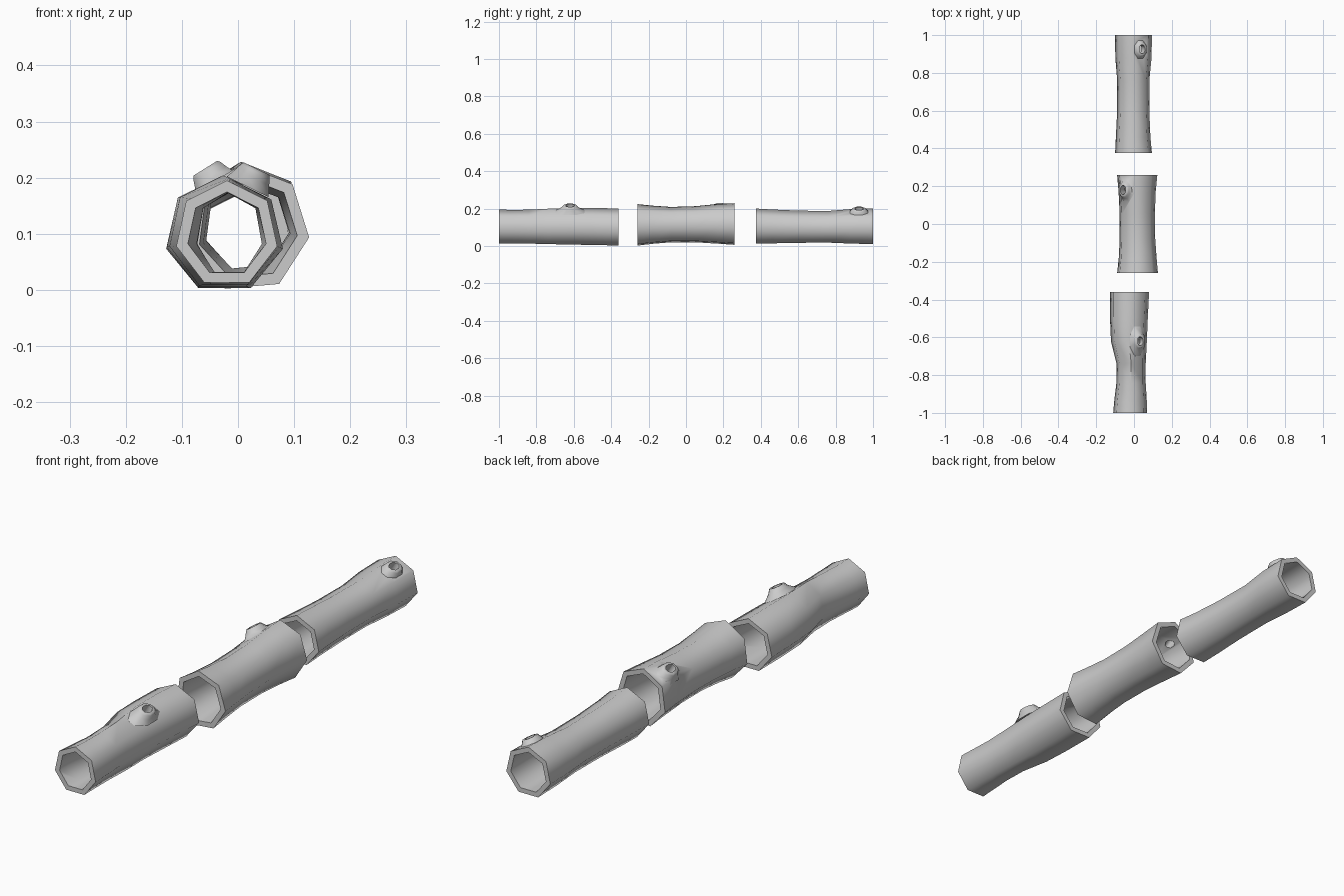
import bpy, bmesh, math
from mathutils import Vector, Matrix

if "Cube" in bpy.data.objects:
    bpy.data.objects.remove(bpy.data.objects["Cube"])

N = 7


def mesh_object(name, bm):
    bmesh.ops.recalc_face_normals(bm, faces=bm.faces)
    me = bpy.data.meshes.new(name)
    bm.to_mesh(me)
    bm.free()
    ob = bpy.data.objects.new(name, me)
    bpy.context.collection.objects.link(ob)
    return ob


def loft(bm, sections, phase, inset=0.0):
    # heptagonal solid through sections (y, left, right, bottom, top)
    rings = []
    for y, xl, xr, zb, zt in sections:
        rx = (xr - xl) / 2 / math.cos(math.pi / 14) - inset
        rz = (zt - zb) / (1 + math.cos(math.pi / 7))
        cz = zb + rz * math.cos(math.pi / 7)
        rz -= inset
        rings.append([bm.verts.new(((xl + xr) / 2 + rx * math.cos(phase + math.tau * i / N), y,
                                    cz + rz * math.sin(phase + math.tau * i / N))) for i in range(N)])
    for a, b in zip(rings, rings[1:]):
        for i in range(N):
            j = (i + 1) % N
            bm.faces.new((a[i], a[j], b[j], b[i]))
    bm.faces.new(rings[0])
    bm.faces.new(rings[-1])


def stub(name, top, tilt, profile):
    # short tapered branch stump along a tilted axis; profile is (depth, half x, half y)
    bm = bmesh.new()
    axis = Matrix.Translation(top) @ Matrix.Rotation(tilt, 4, 'Y')
    rings = []
    for d, hx, hy in profile:
        rings.append([bm.verts.new(axis @ Vector((hx * math.cos(a), hy * math.sin(a), -d)))
                      for a in [math.tau * (i + 0.5) / 8 for i in range(8)]])
    for a, b in zip(rings, rings[1:]):
        for i in range(8):
            j = (i + 1) % 8
            bm.faces.new((a[i], a[j], b[j], b[i]))
    bm.faces.new(rings[0])
    bm.faces.new(rings[-1])
    return mesh_object(name, bm)


def boolean(ob, tool, op):
    m = ob.modifiers.new(op, 'BOOLEAN')
    m.operation, m.solver, m.object = op, 'EXACT', tool
    bpy.context.view_layer.objects.active = ob
    bpy.ops.object.modifier_apply(modifier=m.name)
    bpy.data.objects.remove(tool)


def hollow_log(name, sections, phase, top, tilt, base):
    phase, tilt = math.radians(phase), math.radians(tilt)
    # outer bark
    bm = bmesh.new()
    loft(bm, sections, phase)
    ob = mesh_object(name, bm)
    # broken branch stump
    boolean(ob, stub("stump", top, tilt, [(0, .027, .034), (.005, .031, .039),
                                          (.017, .036, .05), (.036, .045, base)]), 'UNION')
    # hollow core, slightly longer than the log
    bm = bmesh.new()
    first, last = sections[0], sections[-1]
    core = [(first[0] - .02,) + first[1:]] + sections[1:-1] + [(last[0] + .02,) + last[1:]]
    loft(bm, core, phase, .02)
    boolean(ob, mesh_object("core", bm), 'DIFFERENCE')
    # knot hole through the stump
    boolean(ob, stub("hole", top, tilt, [(-.02, .018, .025), (.07, .016, .023)]), 'DIFFERENCE')
    bpy.ops.object.select_all(action='DESELECT')
    ob.select_set(True)
    bpy.context.view_layer.objects.active = ob
    bpy.ops.object.shade_smooth_by_angle(angle=math.radians(58))


hollow_log("front_log", [
    (-1.0, -.11, .07, .013, .195), (-.94, -.105, .068, .014, .193), (-.84, -.093, .062, .013, .194),
    (-.74, -.092, .062, .01, .199), (-.62, -.122, .068, .008, .204), (-.5, -.127, .073, .005, .204),
    (-.36, -.128, .08, .003, .2)], 90, (.033, -.62, .216), 26, .085)
hollow_log("middle_log", [
    (-.26, -.092, .125, .006, .224), (-.18, -.083, .118, .015, .216), (-.08, -.078, .111, .023, .209),
    (.05, -.078, .109, .023, .213), (.17, -.084, .113, .016, .225), (.26, -.092, .122, .01, .229)],
    95, (-.058, .18, .217), -32, .07)
hollow_log("back_log", [
    (.375, -.1, .095, .013, .2), (.46, -.096, .087, .014, .195), (.6, -.089, .081, .017, .189),
    (.76, -.089, .081, .018, .187), (.88, -.099, .093, .013, .197), (1.0, -.1, .095, .01, .2)],
    90, (.043, .925, .199), 26, .06)
